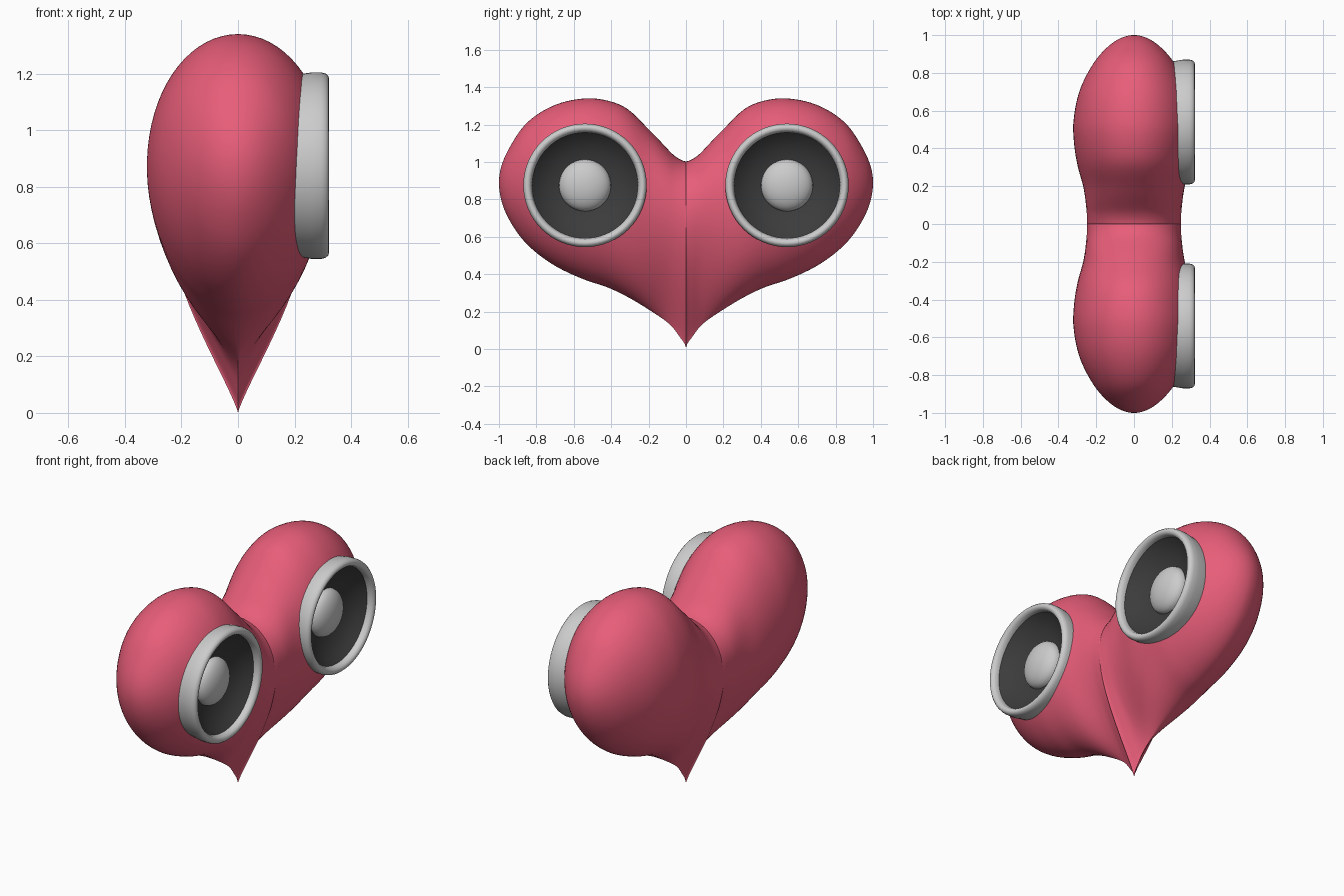
import bpy, bmesh
from math import pi, sin, cos, asin, sqrt, exp, radians

if "Cube" in bpy.data.objects:
    bpy.data.objects.remove(bpy.data.objects["Cube"])

# heart sections along y: (y, top z, bottom z, half thickness)
SECTIONS = [
    (0, 1.0, 0, .25), (.03, 1.013, .06, .25), (.08, 1.05, .125, .252),
    (.19, 1.165, .205, .267), (.315, 1.285, .28, .30), (.42, 1.328, .33, .317),
    (.54, 1.34, .37, .321), (.70, 1.305, .445, .29), (.85, 1.21, .56, .215),
    (.95, 1.065, .70, .125), (1, .89, .89, 0)]
KNOTS = [2 / pi * asin(sqrt(p[0])) for p in SECTIONS]
SPEAKER_Y, SPEAKER_Z = .54, .875


def material(name, rgb):
    m = bpy.data.materials.new(name)
    m.diffuse_color = (*rgb, 1)
    m.use_nodes = True
    m.node_tree.nodes["Principled BSDF"].inputs["Base Color"].default_value = m.diffuse_color
    return m


def finish(name, bm, mat=None, angle=40):
    bmesh.ops.remove_doubles(bm, verts=bm.verts, dist=1e-5)
    bmesh.ops.recalc_face_normals(bm, faces=bm.faces)
    me = bpy.data.meshes.new(name)
    bm.to_mesh(me)
    bm.free()
    ob = bpy.data.objects.new(name, me)
    bpy.context.collection.objects.link(ob)
    if mat:
        me.materials.append(mat)
    smooth(ob, angle)
    return ob


def smooth(ob, angle):
    bpy.ops.object.select_all(action='DESELECT')
    ob.select_set(True)
    bpy.context.view_layer.objects.active = ob
    bpy.ops.object.shade_smooth_by_angle(angle=radians(angle))


def section(s, col):
    """Smooth interpolation of one section column."""
    n = len(KNOTS)

    def slope(i):
        a, b = max(i - 1, 0), min(i + 1, n - 1)
        return (SECTIONS[b][col] - SECTIONS[a][col]) / (KNOTS[b] - KNOTS[a])
    i = next((k for k in range(n - 1) if s <= KNOTS[k + 1]), n - 2)
    h = KNOTS[i + 1] - KNOTS[i]
    t = (s - KNOTS[i]) / h
    return ((2*t**3 - 3*t*t + 1) * SECTIONS[i][col] + (t**3 - 2*t*t + t) * h * slope(i)
            + (3*t*t - 2*t**3) * SECTIONS[i + 1][col] + (t**3 - t*t) * h * slope(i + 1))


def bridge(bm, rings, closed):
    """Quads between neighbouring vertex rings."""
    for a, b in zip(rings, rings[1:]):
        n = len(a)
        for j in range(n if closed else n - 1):
            k = (j + 1) % n
            bm.faces.new((a[j], a[k], b[k], b[j]))


def heart():
    bm = bmesh.new()
    rings, n, around = [], 56, 72
    for i in range(-n, n + 1):
        s = abs(i) / n
        y = sin(pi * s / 2) ** 2
        top, bot, w = (section(s, c) for c in (1, 2, 3))
        a = .55 + .65 * exp(-(y / .18) ** 2)      # teardrop in the middle, oval in the lobes
        um = a / (a + .5)
        peak = um ** a * sqrt(1 - um)
        ring = []
        for j in range(around):
            t = 2 * pi * j / around
            u = min(max((1 - cos(t)) / 2, 0), 1)
            x = w * u ** a * sqrt(1 - u) / peak * (1 if j <= around // 2 else -1)
            ring.append(bm.verts.new((x, y if i > 0 else -y, bot + (top - bot) * u)))
        rings.append(ring)
    bridge(bm, rings, True)
    return finish("heart_body", bm, material("red", (.8, .11, .19)), 50)


def lathe(name, profile, y, mat=None, loop=False, angle=40):
    """Spin (radius, x) points around the speaker axis."""
    bm = bmesh.new()
    pts = profile + profile[:1] if loop else profile
    n = 64
    rings = [[bm.verts.new((x, y + r * cos(2*pi*j/n), SPEAKER_Z + r * sin(2*pi*j/n)))
              for j in range(n)] for r, x in pts]
    bridge(bm, rings, True)
    return finish(name, bm, mat, angle)


body = heart()
dark = material("dark", (.045, .045, .045))

for side, y in (("left", -SPEAKER_Y), ("right", SPEAKER_Y)):
    # recess in the heart for the speaker
    cutter = lathe("cutter", [(0, .15), (.305, .15), (.305, .5), (0, .5)], y)
    cutter.hide_render = True
    mod = body.modifiers.new("recess", 'BOOLEAN')
    mod.operation, mod.solver, mod.object = 'DIFFERENCE', 'EXACT', cutter
    bpy.context.view_layer.objects.active = body
    bpy.ops.object.modifier_apply(modifier=mod.name)
    bpy.data.objects.remove(cutter)

    # rounded rim, cone and dust cap
    lathe(side + "_speaker_rim",
          [(.31, .14), (.322, .21), (.33, .26), (.33, .295), (.326, .31), (.317, .32),
           (.307, .322), (.296, .318), (.288, .308), (.284, .29), (.28, .14)],
          y, loop=True, angle=50)
    lathe(side + "_speaker_cone",
          [(.286, .285), (.25, .25), (.2, .222), (.15, .203), (.1, .193), (0, .19)], y, dark)
    lathe(side + "_speaker_cap",
          [(.14, .19)] + [(.138 * cos(a * pi / 16), .205 + .07 * sin(a * pi / 16))
                          for a in range(9)], y)

smooth(body, 50)
